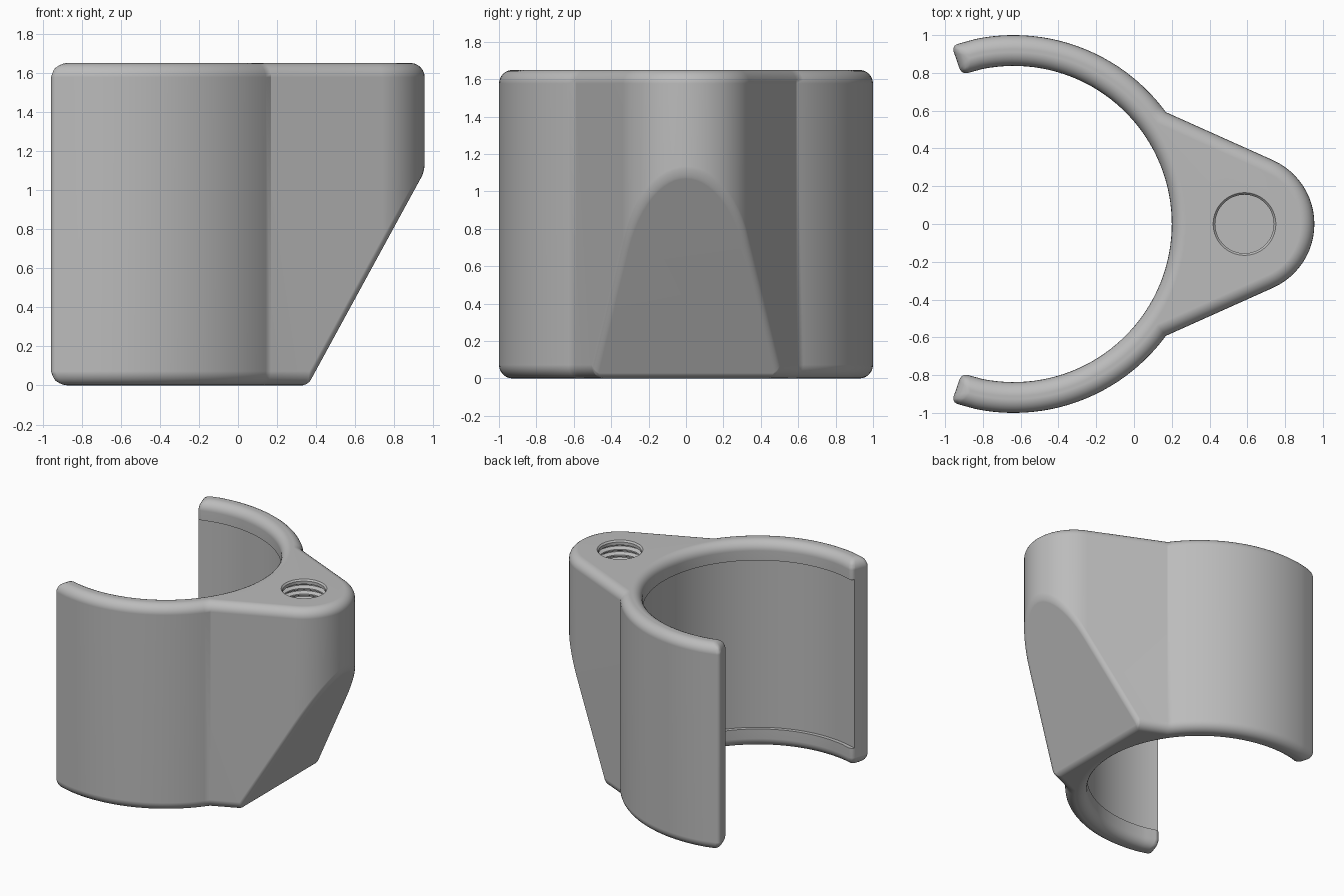
import bpy, bmesh, math
from mathutils import Vector

if "Cube" in bpy.data.objects:
    bpy.data.objects.remove(bpy.data.objects["Cube"])

H = 1.65                 # overall height
CX, R_OUT, R_IN = -0.637, 1.0, 0.837   # ring
LX, R_LOBE = 0.585, 0.37               # screw lobe
END, STEP = 109.2, 7.5   # half angle of the ring, long end segment (room for rounding)

grey = bpy.data.materials.new("plain grey")
grey.diffuse_color = (0.5, 0.5, 0.5, 1)
grey.use_nodes = True
grey.node_tree.nodes["Principled BSDF"].inputs["Base Color"].default_value = grey.diffuse_color


def arc(cx, r, a0, a1, n):
    return [(cx + r * math.cos(math.radians(a0 + (a1 - a0) * i / n)),
             r * math.sin(math.radians(a0 + (a1 - a0) * i / n))) for i in range(n + 1)]


def make_object(name, bm):
    bmesh.ops.recalc_face_normals(bm, faces=bm.faces)
    me = bpy.data.meshes.new(name)
    bm.to_mesh(me)
    bm.free()
    ob = bpy.data.objects.new(name, me)
    bpy.context.collection.objects.link(ob)
    me.materials.append(grey)
    return ob


def lathe(name, cx, profile, n=64):
    """Closed solid of revolution from (radius, z) pairs, lowest first."""
    bm = bmesh.new()
    rings = [[bm.verts.new((x, y, z)) for x, y in arc(cx, r, 0, 360, n)[:-1]]
             for r, z in profile]
    for a, b in zip(rings, rings[1:]):
        for i in range(n):
            j = (i + 1) % n
            bm.faces.new((a[i], a[j], b[j], b[i]))
    bm.faces.new(rings[0][::-1])
    bm.faces.new(rings[-1])
    ob = make_object(name, bm)
    ob.hide_render = True
    return ob


# clip outline: outer arc, lobe, outer arc, inner arc
E = END - STEP
outline = (arc(CX, R_OUT, END, END, 1)[:1] + arc(CX, R_OUT, E, 36.3, 26)
           + arc(LX, R_LOBE, 65.9, -65.9, 24)
           + arc(CX, R_OUT, -36.3, -E, 26) + arc(CX, R_OUT, -END, -END, 1)[:1]
           + arc(CX, R_IN, -END, -END, 1)[:1] + arc(CX, R_IN, -E, E, 74)
           + arc(CX, R_IN, END, END, 1)[:1])
bm = bmesh.new()
base = bm.faces.new([bm.verts.new((x, y, 0)) for x, y in outline])
ext = bmesh.ops.extrude_face_region(bm, geom=[base])
bmesh.ops.translate(bm, vec=(0, 0, H),
                    verts=[v for v in ext["geom"] if isinstance(v, bmesh.types.BMVert)])

# sloped underside of the lobe
p0 = Vector((0.357, 0, 0))
normal = Vector((1.1, 0, -0.6)).normalized()
cut = bmesh.ops.bisect_plane(bm, geom=bm.verts[:] + bm.edges[:] + bm.faces[:],
                             plane_co=p0, plane_no=normal, clear_outer=True)
bmesh.ops.edgeloop_fill(bm, edges=[e for e in cut["geom_cut"]
                                   if isinstance(e, bmesh.types.BMEdge)])

# rounding amount per edge
weight = bm.edges.layers.float.new("bevel_weight_edge")
for e in bm.edges:
    a, b = (v.co for v in e.verts)
    if all(abs((c - p0).dot(normal)) < 1e-4 for c in (a, b)):
        e[weight] = 0.45
    elif abs(a.z - b.z) < 1e-5 and (a.z < 1e-4 or a.z > H - 1e-4):
        e[weight] = 1.0
    elif abs(a.z - b.z) > 1 and a.x < -0.9:
        e[weight] = 0.45
clip = make_object("clip_body", bm)
bev = clip.modifiers.new("round", "BEVEL")
bev.limit_method = "WEIGHT"
bev.width, bev.segments = 0.073, 6
bev.use_clamp_overlap = False

# shallow recess between the top and bottom lips
recess = lathe("recess_cutter", CX, [(0.866, 0.15), (0.866, H - 0.15)], 160)

# blind threaded hole
thread = [(0.155, 0.9)]
for k in range(14, -1, -1):
    z = H - 0.07 - 0.045 * k
    thread += [(0.155, z), (0.182, z + 0.014), (0.182, z + 0.02), (0.155, z + 0.034)]
thread += [(0.155, H - 0.012), (0.166, H), (0.166, H + 0.05)]
hole = lathe("hole_cutter", LX, thread)

for cutter in (recess, hole):
    m = clip.modifiers.new("cut", "BOOLEAN")
    m.operation, m.solver, m.object = "DIFFERENCE", "EXACT", cutter

# bake the modifiers and drop the cutters
bpy.context.view_layer.update()
dg = bpy.context.evaluated_depsgraph_get()
clip.data = bpy.data.meshes.new_from_object(clip.evaluated_get(dg))
clip.modifiers.clear()
for cutter in (recess, hole):
    bpy.data.objects.remove(cutter)

bpy.context.view_layer.objects.active = clip
clip.select_set(True)
bpy.ops.object.shade_smooth_by_angle(angle=math.radians(28))
wn = clip.modifiers.new("clean_shading", "WEIGHTED_NORMAL")
wn.keep_sharp = True
